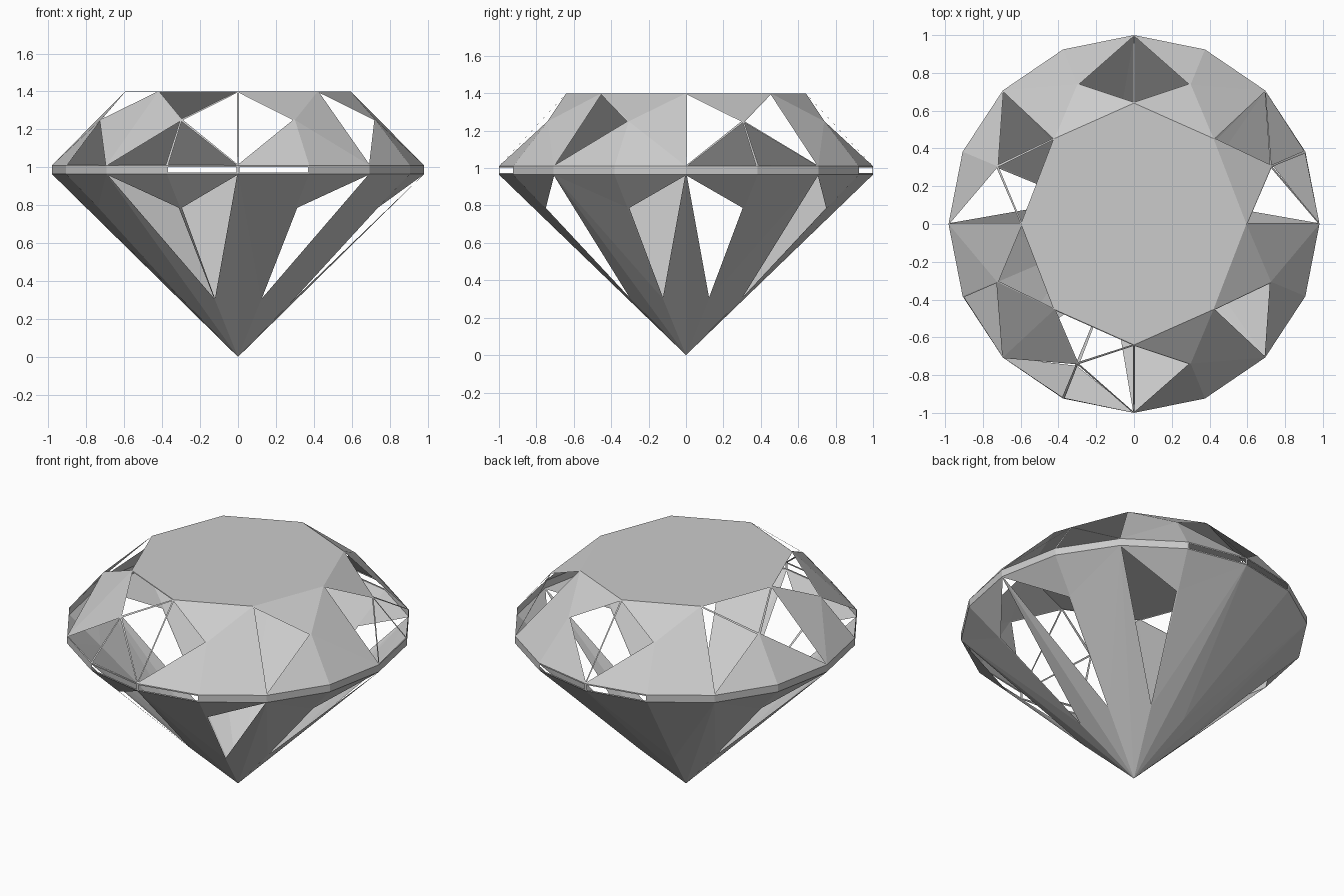
import bpy, bmesh, math

if "Cube" in bpy.data.objects:
    bpy.data.objects.remove(bpy.data.objects["Cube"])

gem_grey = bpy.data.materials.new("gem_grey")
gem_grey.diffuse_color = (0.6, 0.6, 0.6, 1)
gem_grey.use_nodes = True
gem_grey.node_tree.nodes["Principled BSDF"].inputs["Base Color"].default_value = gem_grey.diffuse_color

bm = bmesh.new()


def ring(rx, ry, z, start, count):
    """Vertices keyed by their angle in half degrees."""
    verts = {}
    for i in range(count):
        key = start + i * 720 // count
        a = math.radians(key / 2)
        verts[key] = bm.verts.new((rx * math.cos(a), ry * math.sin(a), z))
    return verts


# Rings of facet corners from the table down to the point
table = ring(0.595, 0.64, 1.40, 0, 8)
star = ring(0.785, 0.80, 1.25, 45, 8)
girdle_top = ring(0.982, 1.0, 1.01, 0, 16)
girdle_low = ring(0.982, 1.0, 0.965, 0, 16)
under = ring(0.80, 0.82, 0.79, 45, 8)
lower = ring(0.315, 0.32, 0.30, 45, 8)
point = bm.verts.new((0, 0, 0))

# Open facets: (corner angle in half degrees, side)
open_stars = {315, 405, 495}
open_kites = {(540, -1), (540, 1), (630, 1), (360, -1), (270, 1),
              (180, -1), (180, 1), (0, 1), (90, -1)}
open_uppers = {(450, 1), (540, -1), (450, -1), (0, 1), (90, -1)}
open_lowers = {(630, -1), (540, -1), (450, 1), (0, -1), (0, 1),
               (90, 1), (360, -1)}
open_girdle = {(540, -1), (540, 1), (180, -1), (180, 1)}
open_faces = []


def facet(verts, is_open=False):
    face = bm.faces.new(verts)
    if is_open:
        open_faces.append(face)


# Table
facet([table[k] for k in sorted(table)])

for k in range(0, 720, 90):
    n = (k + 90) % 720
    # Star facet beside the table
    facet((table[k], star[k + 45], table[n]), k + 45 in open_stars)
    for side in (-1, 1):
        m = (k + 45 * side) % 720
        tag = (k, side)
        # Crown: half kite and upper girdle facet
        facet((table[k], star[m], girdle_top[k]), tag in open_kites)
        facet((star[m], girdle_top[k], girdle_top[m]), tag in open_uppers)
        # Girdle band
        facet((girdle_top[k], girdle_top[m], girdle_low[m], girdle_low[k]),
              tag in open_girdle)
        # Pavilion: lower girdle facet, long facet and half main
        facet((girdle_low[k], girdle_low[m], under[m]))
        facet((girdle_low[k], under[m], lower[m]), tag in open_lowers)
        facet((girdle_low[k], lower[m], point))

bmesh.ops.recalc_face_normals(bm, faces=bm.faces[:])

# Open facets keep only a thin frame
bmesh.ops.inset_individual(bm, faces=open_faces, thickness=0.011)
bmesh.ops.delete(bm, geom=open_faces, context='FACES')

mesh = bpy.data.meshes.new("cut_gem")
bm.to_mesh(mesh)
bm.free()
mesh.materials.append(gem_grey)
gem = bpy.data.objects.new("cut_gem", mesh)
bpy.context.collection.objects.link(gem)
